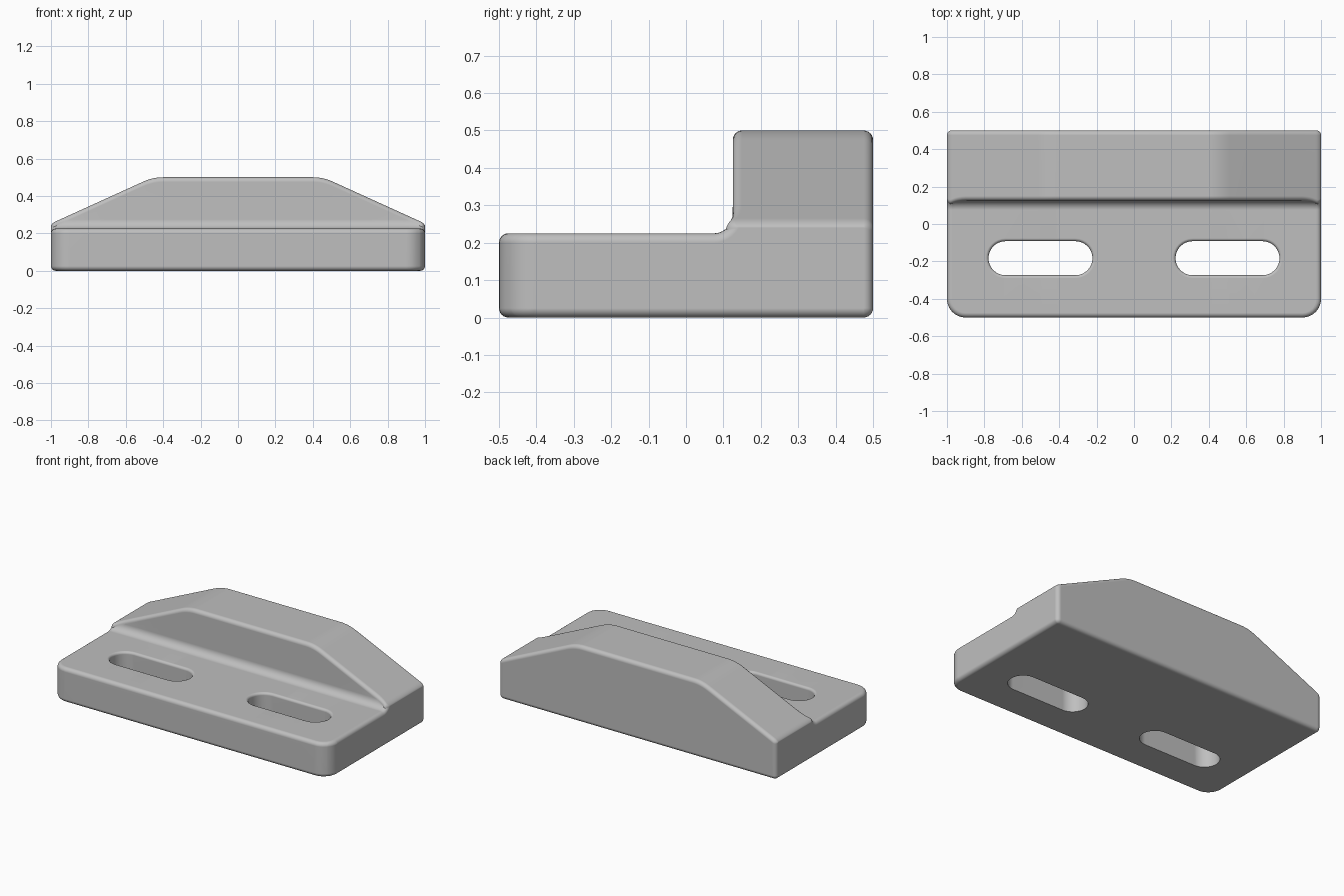
import bpy, bmesh
from math import sin, cos, sqrt, pi, acos

if "Cube" in bpy.data.objects:
    bpy.data.objects.remove(bpy.data.objects["Cube"], do_unlink=True)

R = 0.025                       # edge rounding
CORNER = 0.1                    # front corner radius seen from above
FILLET = 0.05                   # inner fillet radius
BASE, TOP = 0.225, 0.5          # plate and ridge heights
FRONT, WALL, BACK = -0.5, 0.125, 0.5
SLOPE, KNEE, BLEND = 0.4545, 0.455, 0.055
STEPS = 6


def fan(start, end, n=STEPS):
    return [start + (end - start) * i / n for i in range(n + 1)]


def root(v):
    return sqrt(max(0.0, v))


def inset(depth):
    """How far a rounded edge pulls in at a given depth below its face."""
    return R - root(R * R - max(0.0, R - depth) ** 2)


def ridge_height(x):
    t = x - KNEE
    if t <= -BLEND:
        return TOP
    if t < BLEND:
        return TOP - SLOPE * (t + BLEND) ** 2 / (4 * BLEND)
    return TOP - SLOPE * t


def front_y(x, depth):
    return FRONT + CORNER - root((CORNER - inset(depth)) ** 2
                                 - max(0.0, x - 1 + CORNER) ** 2)


def section(x):
    """Rounded L-shaped outline at distance x from the middle."""
    d = inset(1 - x)
    r = R - d
    pts = []
    # Front wall with rounded lower and upper edge
    for a in fan(0, pi / 2):
        z = d + r * (1 - cos(a))
        pts.append((front_y(x, z), z))
    for a in fan(pi / 2, 0):
        depth = d + r * (1 - cos(a))
        pts.append((front_y(x, depth), BASE - depth))
    # Inner fillet, cut short where the ridge is low
    h = ridge_height(x) - d / 2
    f = FILLET + d
    room = min(f, h - r - (BASE - d))
    stop = acos(1 - room / f)
    for a in fan(0, stop):
        pts.append((WALL - FILLET + f * sin(a), BASE - d + f * (1 - cos(a))))
    # Ridge top and back
    wall = pts[-1][0]
    for a in fan(0, pi / 2):
        pts.append((wall + r * (1 - cos(a)), h - r + r * sin(a)))
    for a in fan(pi / 2, 0):
        pts.append((BACK - R + r * cos(a), h - r + r * sin(a)))
    for a in fan(0, -pi / 2):
        pts.append((BACK - R + r * cos(a), R + r * sin(a)))
    return pts


def loft(bm, rings):
    """Skin closed rings of equal length and cap both ends."""
    rows = [[bm.verts.new(p) for p in ring] for ring in rings]
    n = len(rows[0])
    for a, b in zip(rows, rows[1:]):
        for i in range(n):
            j = (i + 1) % n
            bm.faces.new((a[i], a[j], b[j], b[i]))
    bm.faces.new(rows[0])
    bm.faces.new(rows[-1])


def make_object(name, bm):
    bmesh.ops.remove_doubles(bm, verts=bm.verts, dist=0.00002)
    bmesh.ops.recalc_face_normals(bm, faces=bm.faces)
    mesh = bpy.data.meshes.new(name)
    bm.to_mesh(mesh)
    bm.free()
    ob = bpy.data.objects.new(name, mesh)
    bpy.context.collection.objects.link(ob)
    return ob


# Body: sections lofted from one end to the other
half = fan(KNEE - BLEND, KNEE + BLEND)
half += fan(0.6, 0.8, 2)
half += [1 - CORNER + CORNER * sin(a) for a in fan(0, pi / 4, 4)]
half += [1 - R + R * sin(a) for a in fan(0, pi / 2)]
stations = [-x for x in reversed(half)] + half
bm = bmesh.new()
loft(bm, [[(x, y, z) for y, z in section(abs(x))] for x in stations])
body = make_object("slotted_clamp_block", bm)


# Slots: long round holes with a softened upper rim
def slot_ring(cx, radius, z, cy=-0.183, reach=0.187):
    ring = []
    for side, start in ((1, -pi / 2), (-1, pi / 2)):
        for a in fan(start, start + pi, 16):
            ring.append((cx + side * reach + radius * cos(a),
                         cy + radius * sin(a), z))
    return ring


hole, rim = 0.091, 0.016
bm = bmesh.new()
for cx in (-0.5, 0.5):
    rings = [slot_ring(cx, hole, -0.1)]
    for a in fan(0, pi / 2, 5):
        rings.append(slot_ring(cx, hole + rim * (1 - cos(a)),
                               BASE - rim + rim * sin(a)))
    rings.append(slot_ring(cx, hole + rim, BASE + 0.1))
    loft(bm, rings)
cutter = make_object("slot_cutter", bm)
cutter.hide_render = True

bpy.ops.object.select_all(action="DESELECT")
body.select_set(True)
bpy.context.view_layer.objects.active = body
cut = body.modifiers.new("slots", "BOOLEAN")
cut.operation = "DIFFERENCE"
cut.solver = "EXACT"
cut.object = cutter
bpy.ops.object.modifier_apply(modifier=cut.name)
bpy.data.objects.remove(cutter, do_unlink=True)

# Smooth rounds, flat-looking faces
bpy.ops.object.shade_smooth_by_angle(angle=pi / 6)
normals = body.modifiers.new("clean_normals", "WEIGHTED_NORMAL")
normals.keep_sharp = True

# Material
grey = bpy.data.materials.new("plain_grey")
grey.use_nodes = True
colour = (0.52, 0.52, 0.52, 1)
grey.diffuse_color = colour
grey.node_tree.nodes["Principled BSDF"].inputs["Base Color"].default_value = colour
body.data.materials.clear()
body.data.materials.append(grey)
